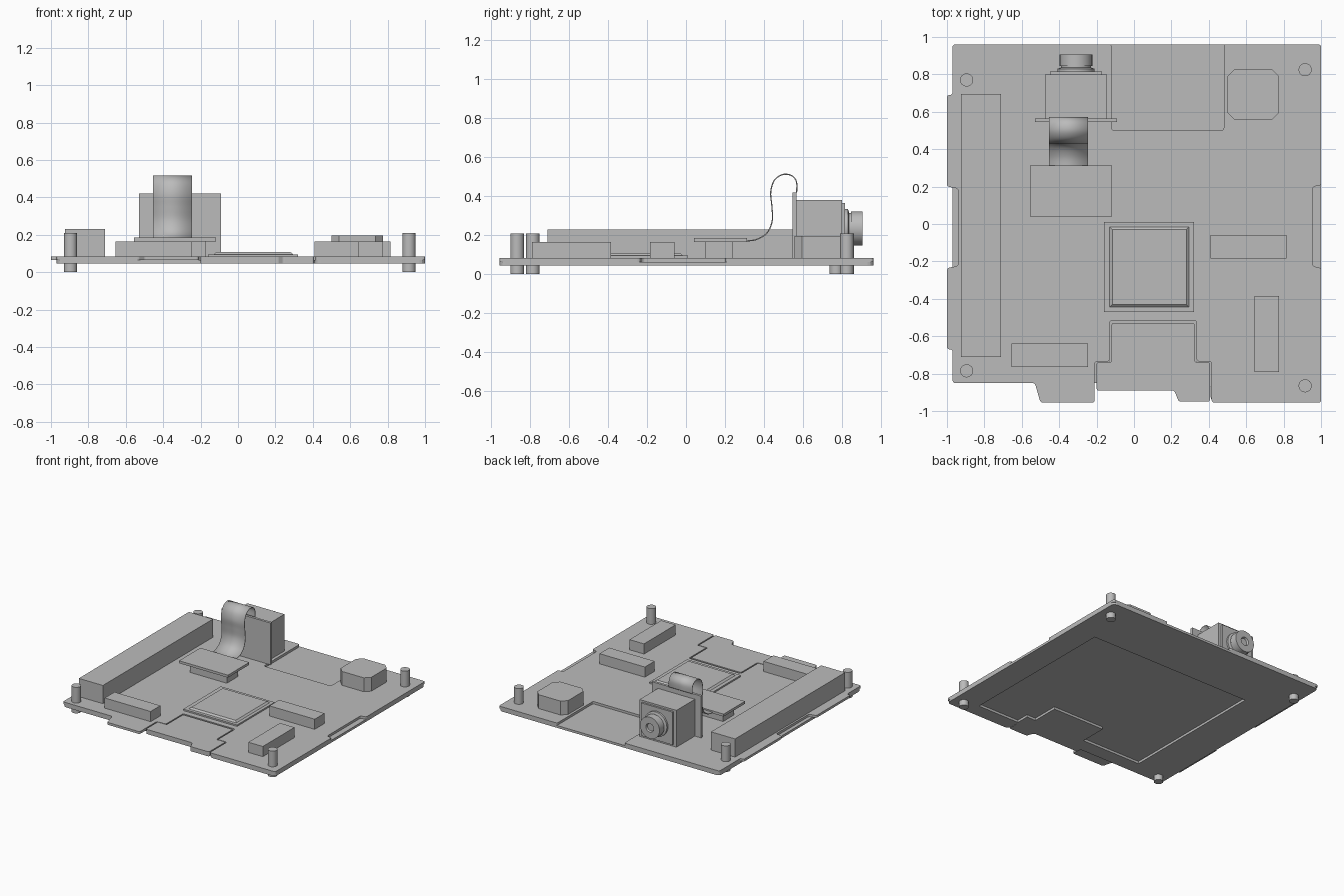
import bpy, bmesh, math
from mathutils import Vector

if "Cube" in bpy.data.objects:
    bpy.data.objects.remove(bpy.data.objects["Cube"], do_unlink=True)

grey = bpy.data.materials.new("plain_grey")
grey.use_nodes = True
grey.diffuse_color = (0.5, 0.5, 0.5, 1)
grey.node_tree.nodes["Principled BSDF"].inputs["Base Color"].default_value = (0.5, 0.5, 0.5, 1)


def finish(name, bm, smooth=False):
    bmesh.ops.recalc_face_normals(bm, faces=bm.faces)
    mesh = bpy.data.meshes.new(name)
    bm.to_mesh(mesh)
    bm.free()
    mesh.materials.append(grey)
    ob = bpy.data.objects.new(name, mesh)
    bpy.context.collection.objects.link(ob)
    if smooth:
        bpy.ops.object.select_all(action="DESELECT")
        bpy.context.view_layer.objects.active = ob
        ob.select_set(True)
        bpy.ops.object.shade_smooth_by_angle(angle=math.radians(35))
    return ob


def slab(name, outline, z0, z1, radius=0.0):
    """Extrude a flat outline from z0 to z1, with rounded corners."""
    bm = bmesh.new()
    face = bm.faces.new([bm.verts.new((x, y, z0)) for x, y in outline])
    if radius:
        bmesh.ops.bevel(bm, geom=bm.verts[:], offset=radius, segments=3,
                        profile=0.5, affect="VERTICES", clamp_overlap=True)
    bm.faces.ensure_lookup_table()
    ext = bmesh.ops.extrude_face_region(bm, geom=bm.faces[:], use_keep_orig=True)
    top = [g for g in ext["geom"] if isinstance(g, bmesh.types.BMVert)]
    bmesh.ops.translate(bm, verts=top, vec=(0, 0, z1 - z0))
    return finish(name, bm)


def box(name, xs, ys, zs):
    (x0, x1), (y0, y1) = xs, ys
    return slab(name, [(x0, y0), (x1, y0), (x1, y1), (x0, y1)], *zs)


def lathe(name, profile, centre, axis="Z", steps=32):
    """Spin (radius, height) points around the z or y axis."""
    bm = bmesh.new()
    verts = [bm.verts.new((r, 0, h) if axis == "Z" else (r, h, 0)) for r, h in profile]
    edges = [bm.edges.new(p) for p in zip(verts, verts[1:])]
    bmesh.ops.spin(bm, geom=verts + edges, cent=(0, 0, 0),
                   axis=(0, 0, 1) if axis == "Z" else (0, 1, 0),
                   angle=math.tau, steps=steps)
    bmesh.ops.remove_doubles(bm, verts=bm.verts, dist=1e-5)
    bmesh.ops.translate(bm, verts=bm.verts, vec=centre)
    return finish(name, bm, smooth=True)


BASE, MID, TOP = 0.045, 0.064, 0.083

# Lower plate with a stepped opening
plate = slab("lower_plate", [(-0.97, 0.96), (1, 0.96), (1, -0.955), (0.41, -0.955),
                             (0.41, -0.85), (-0.97, -0.85)], BASE, MID, 0.03)
opening = slab("opening_cutter", [
    (0.79, 0.49), (-0.66, 0.49), (-0.66, -0.735), (-0.13, -0.735), (-0.13, -0.515),
    (0.335, -0.515), (0.335, -0.735), (0.415, -0.735), (0.415, -0.84), (0.79, -0.84)],
    0.0, 0.1)
opening.hide_render = True
cut = plate.modifiers.new("opening", "BOOLEAN")
cut.operation, cut.solver, cut.object = "DIFFERENCE", "EXACT", opening
bpy.context.view_layer.update()
cut_mesh = bpy.data.meshes.new_from_object(
    plate.evaluated_get(bpy.context.evaluated_depsgraph_get()))
plate.modifiers.clear()
plate.data = cut_mesh
bpy.data.objects.remove(opening, do_unlink=True)

# Upper board with side tabs, rear pocket and front cutout
slab("upper_board", [
    (-0.97, 0.96), (-0.12, 0.96), (-0.12, 0.5), (0.48, 0.5), (0.48, 0.96), (1, 0.96),
    (1, 0.205), (0.955, 0.2), (0.955, -0.225), (1, -0.235), (1, -0.955), (0.415, -0.955),
    (0.415, -0.735), (0.335, -0.735), (0.335, -0.515), (-0.13, -0.515), (-0.13, -0.735),
    (-0.21, -0.735), (-0.21, -0.955), (-0.5, -0.955), (-0.53, -0.85), (-0.97, -0.85),
    (-0.97, -0.67), (-1, -0.67), (-1, -0.235), (-0.94, -0.225), (-0.94, 0.19),
    (-1, 0.2), (-1, 0.69), (-0.97, 0.69)], MID, TOP, 0.013)

# Stepped front tab
slab("front_tab", [
    (-0.12, -0.53), (0.325, -0.53), (0.325, -0.74), (0.405, -0.74), (0.405, -0.95),
    (0.24, -0.95), (0.215, -0.89), (-0.2, -0.89), (-0.2, -0.74), (-0.12, -0.74)],
    0.046, TOP, 0.01)

# Corner posts
for i, (x, y) in enumerate([(0.915, 0.825), (-0.895, 0.77), (-0.895, -0.785), (0.915, -0.865)]):
    lathe(f"corner_post_{i + 1}", [(0, 0), (0.035, 0), (0.035, 0.21), (0, 0.21)],
          (x, y, 0), steps=24)

# Connectors
box("long_connector", (-0.925, -0.71), (-0.71, 0.695), (TOP, 0.23))
for name, xs, ys in [("front_connector", (-0.655, -0.245), (-0.765, -0.64)),
                     ("middle_connector", (0.41, 0.815), (-0.185, -0.06)),
                     ("side_connector", (0.645, 0.775), (-0.79, -0.385))]:
    box(name, xs, ys, (TOP, 0.165))

# Processor with chamfered lid
box("processor_base", (-0.16, 0.32), (-0.47, 0.01), (TOP, 0.095))
lid = box("processor_lid", (-0.13, 0.295), (-0.445, -0.015), (0.095, 0.107))
for v in lid.data.vertices:
    if v.co.z > 0.1:
        v.co.x += 0.014 if v.co.x < 0 else -0.014
        v.co.y += 0.014 if v.co.y < -0.2 else -0.014

# Octagonal power coil
x0, x1, y0, y1, c = 0.5, 0.775, 0.555, 0.83, 0.04
slab("power_coil", [(x0 + c, y0), (x1 - c, y0), (x1, y0 + c), (x1, y1 - c),
                    (x1 - c, y1), (x0 + c, y1), (x0, y1 - c), (x0, y0 + c)], TOP, 0.195)

# Ribbon socket
box("socket_base", (-0.5, -0.17), (0.1, 0.24), (TOP, 0.165))
box("socket_plate", (-0.555, -0.118), (0.04, 0.312), (0.165, 0.185))

# Camera module
box("camera_back_plate", (-0.53, -0.09), (0.545, 0.565), (TOP, 0.42))
box("camera_body", (-0.475, -0.145), (0.565, 0.8), (TOP, 0.38))
box("camera_front_frame", (-0.45, -0.17), (0.8, 0.815), (0.1, 0.365))
lathe("camera_lens", [(0, 0.81), (0.1, 0.81), (0.1, 0.83), (0.08, 0.836), (0.08, 0.845),
                      (0.087, 0.845), (0.087, 0.905), (0.035, 0.905), (0.03, 0.89), (0, 0.89)],
      (-0.31, 0, 0.235), axis="Y")

# Curved ribbon cable
path = [Vector(p) for p in [(0.30, 0.17), (0.36, 0.178), (0.415, 0.212), (0.442, 0.275),
                            (0.44, 0.35), (0.434, 0.42), (0.452, 0.48), (0.495, 0.511),
                            (0.54, 0.506), (0.566, 0.475), (0.567, 0.42)]]
ends = [path[0]] + path + [path[-1]]
curve = []
for a, b, c2, d in zip(ends, ends[1:], ends[2:], ends[3:]):
    for k in range(5):
        t = k / 5
        curve.append(0.5 * (2 * b + (c2 - a) * t + (2 * a - 5 * b + 4 * c2 - d) * t * t
                            + (3 * b - a - 3 * c2 + d) * t ** 3))
curve.append(path[-1])
bm = bmesh.new()
rows = [[bm.verts.new((x, p.x, p.y)) for x in (-0.455, -0.245)] for p in curve]
for r, s in zip(rows, rows[1:]):
    bm.faces.new((r[0], r[1], s[1], s[0]))
ribbon = finish("ribbon_cable", bm, smooth=True)
thick = ribbon.modifiers.new("thickness", "SOLIDIFY")
thick.thickness, thick.offset = 0.006, 0
